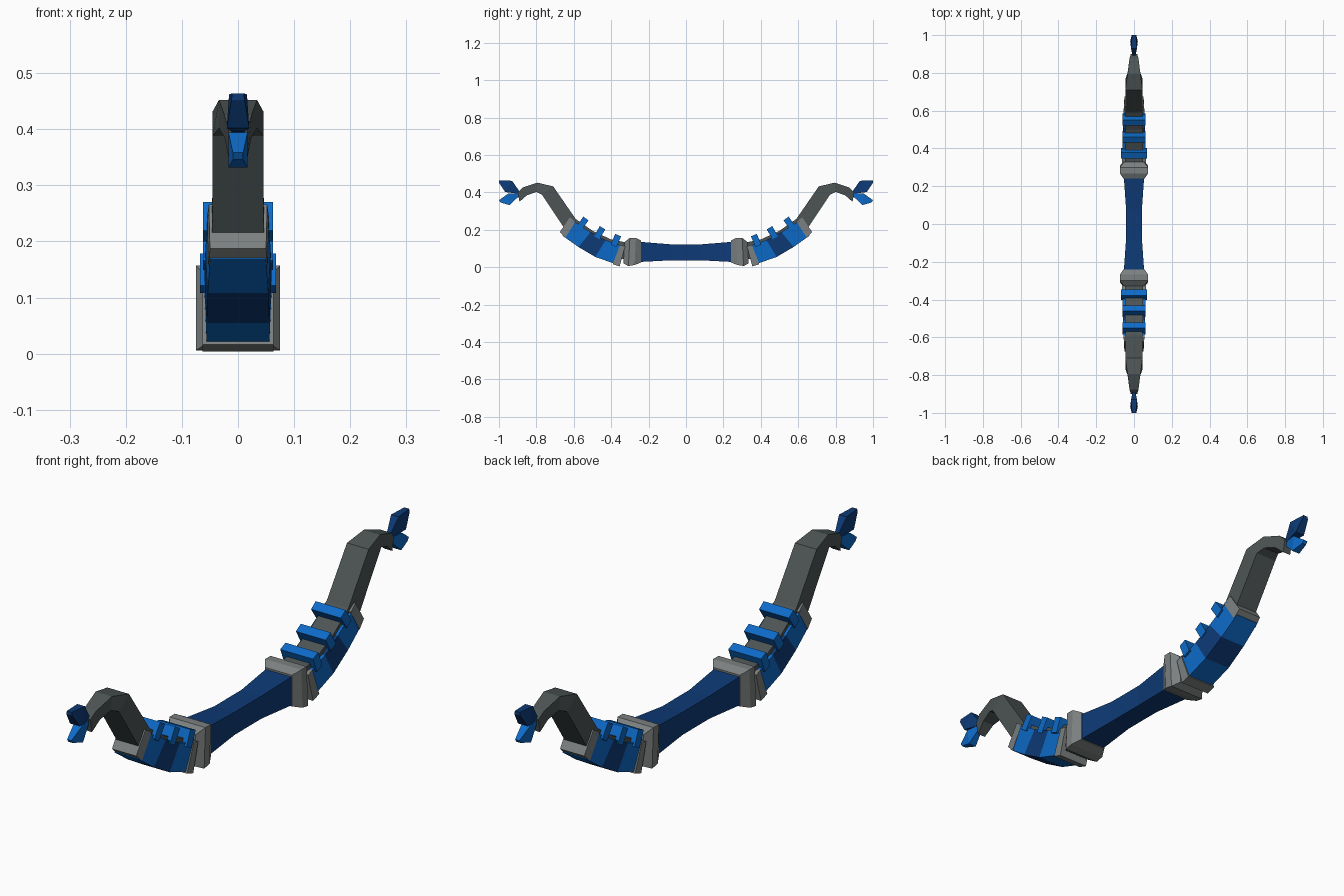
import bpy, bmesh


def material(name, rgb):
    m = bpy.data.materials.new(name)
    m.diffuse_color = (*rgb, 1)
    return m


DARK_GRAY = material("dark gray", (0.075, 0.09, 0.09))
GRAY = material("steel gray", (0.20, 0.215, 0.215))
NAVY = material("navy blue", (0.004, 0.042, 0.18))
BLUE = material("bright blue", (0.004, 0.145, 0.58))


def loft(name, sections, mats, side=1):
    """Skin four-sided sections: (upper y, upper z, lower y, lower z, upper half width, lower half width).
    Each span takes the next material in mats."""
    bm = bmesh.new()
    rings = []
    for yu, zu, yl, zl, wu, wl in sections:
        rings.append([bm.verts.new((x, side * y, z)) for x, y, z in
                      ((-wu, yu, zu), (wu, yu, zu), (wl, yl, zl), (-wl, yl, zl))])
    for i, (a, b) in enumerate(zip(rings, rings[1:])):
        for k in range(4):
            f = bm.faces.new((a[k], a[(k + 1) % 4], b[(k + 1) % 4], b[k]))
            f.material_index = i % len(mats)
    bm.faces.new(rings[0])
    f = bm.faces.new(rings[-1])
    f.material_index = (len(rings) - 2) % len(mats)
    bmesh.ops.recalc_face_normals(bm, faces=bm.faces)
    me = bpy.data.meshes.new(name)
    bm.to_mesh(me)
    bm.free()
    for m in mats:
        me.materials.append(m)
    ob = bpy.data.objects.new(name, me)
    bpy.context.collection.objects.link(ob)
    return ob


# Waisted grip
loft("grip", [(-.25, .136, -.25, .028, .054, .054),
              (-.08, .122, -.08, .037, .042, .042),
              (.08, .122, .08, .037, .042, .042),
              (.25, .136, .25, .028, .054, .054)], [NAVY])

for side, tag in ((1, "back"), (-1, "front")):
    # Bevelled collar at the end of the grip
    loft("collar_" + tag, [(.24, .142, .24, .025, .056, .056),
                           (.268, .157, .275, .012, .075, .075),
                           (.30, .157, .308, .006, .075, .075),
                           (.328, .135, .335, .02, .053, .053)], [GRAY], side)
    # Recurved limb
    loft("limb_" + tag, [(.30, .128, .32, .04, .048, .048),
                         (.40, .148, .43, .06, .048, .048),
                         (.50, .195, .55, .12, .047, .047),
                         (.59, .258, .655, .215, .046, .046),
                         (.71, .432, .77, .388, .045, .045),
                         (.795, .452, .80, .402, .034, .034),
                         (.875, .425, .85, .385, .024, .024),
                         (.90, .40, .89, .35, .017, .017)], [DARK_GRAY], side)
    # Segmented armour under the limb
    loft("armour_" + tag, [(.345, .115, .385, .02, .060, .056),
                           (.43, .145, .485, .055, .060, .056),
                           (.51, .188, .575, .108, .058, .054),
                           (.605, .247, .66, .168, .054, .050)],
         [BLUE, NAVY, BLUE], side)
    # Grey rims at both ends of the armour
    loft("inner_rim_" + tag, [(.325, .112, .355, .004, .063, .063),
                              (.352, .12, .392, .016, .063, .063)], [GRAY], side)
    loft("outer_rim_" + tag, [(.59, .245, .645, .158, .055, .053),
                              (.622, .266, .675, .187, .052, .050)], [GRAY], side)
    # Bands across the limb
    for i, (y, z, dy, dz, w) in enumerate(((.375, .143, .80, .34, .068),
                                           (.462, .184, .85, .50, .062),
                                           (.553, .235, .82, .57, .062))):
        t, h = .017, .031
        n = (dy * dy + dz * dz) ** .5
        dy, dz = dy / n, dz / n
        uy, uz = y - dz * h, z + dy * h
        ly, lz = y + dz * h, z - dy * h
        loft(f"band_{i + 1}_{tag}",
             [(uy - dy * t, uz - dz * t, ly - dy * t, lz - dz * t, w, w),
              (uy + dy * t, uz + dz * t, ly + dy * t, lz + dz * t, w, w)], [BLUE], side)
    # Pair of faceted crystals at the tip
    loft("upper_crystal_" + tag, [(.89, .405, .89, .392, .007, .007),
                                  (.93, .462, .967, .402, .016, .020),
                                  (1.0, .464, 1.0, .452, .010, .012)], [NAVY], side)
    loft("lower_crystal_" + tag, [(.89, .395, .89, .383, .006, .006),
                                  (.95, .394, .943, .332, .017, .017),
                                  (1.0, .358, .992, .346, .009, .009)], [BLUE], side)
